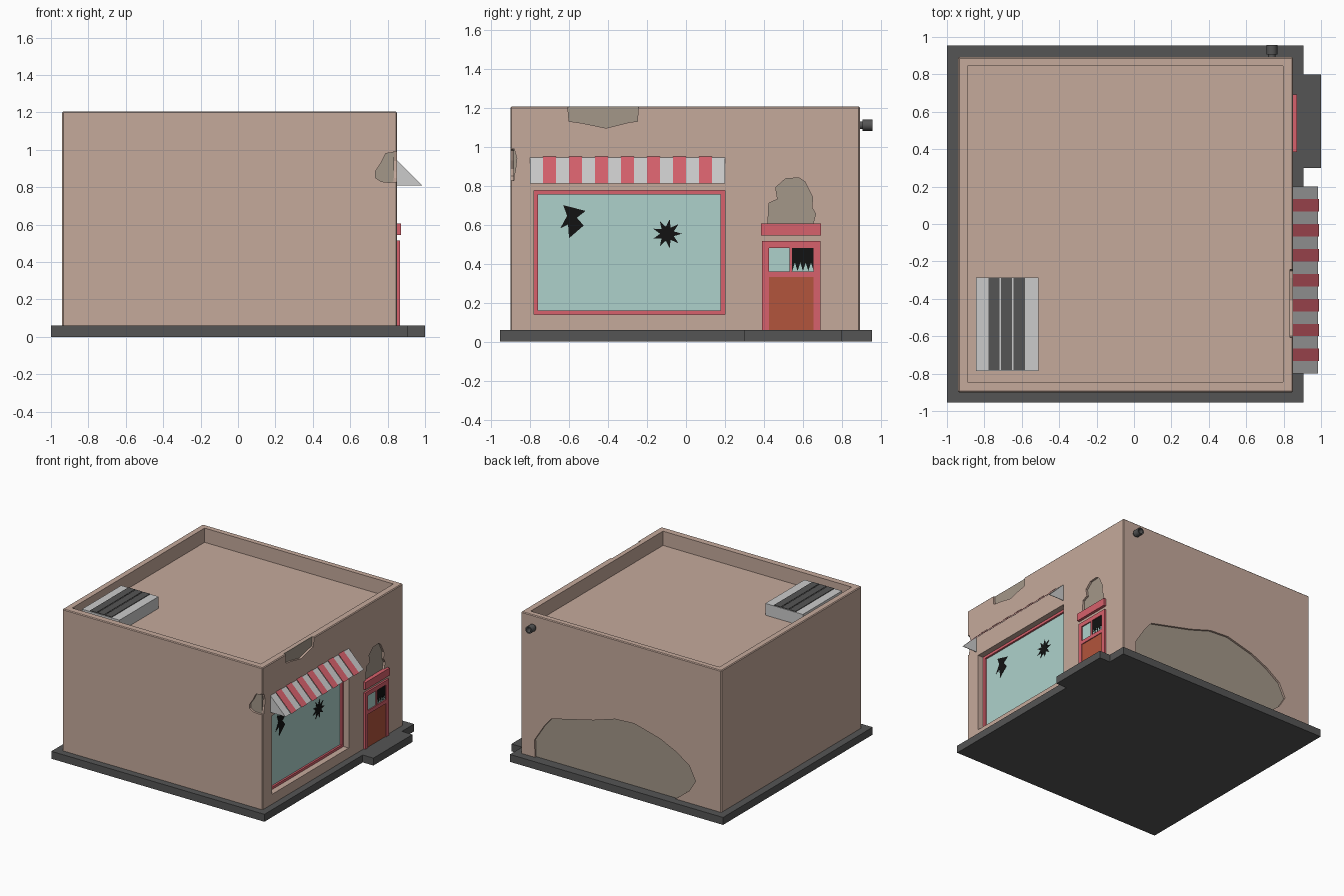
import bpy, bmesh, math

if "Cube" in bpy.data.objects:
    bpy.data.objects.remove(bpy.data.objects["Cube"])


def mat(name, r, g, b):
    m = bpy.data.materials.new(name)
    m.diffuse_color = (r, g, b, 1)
    m.use_nodes = True
    m.node_tree.nodes["Principled BSDF"].inputs["Base Color"].default_value = m.diffuse_color
    return m


WALL = mat("plaster", 0.56, 0.40, 0.33)
BARE = mat("bare_render", 0.37, 0.31, 0.25)
DARK = mat("dark_grey", 0.09, 0.09, 0.09)
BLACK = mat("black", 0.006, 0.006, 0.006)
RED = mat("red", 0.68, 0.12, 0.15)
RUST = mat("rust_orange", 0.45, 0.09, 0.045)
GLASS = mat("glass", 0.42, 0.64, 0.60)
GREY = mat("light_grey", 0.52, 0.52, 0.52)


def add(name, bm, m):
    me = bpy.data.meshes.new(name)
    bm.to_mesh(me)
    bm.free()
    ob = bpy.data.objects.new(name, me)
    bpy.context.collection.objects.link(ob)
    if m:
        me.materials.append(m)
    return ob


def prism(name, pts, axis, lo, hi, m=None, bevel=0):
    """Extrude a 2D outline along an axis from lo to hi."""
    def place(p, d):
        return {"x": (d, *p), "y": (p[0], d, p[1]), "z": (*p, d)}[axis]
    bm = bmesh.new()
    a = [bm.verts.new(place(p, lo)) for p in pts]
    b = [bm.verts.new(place(p, hi)) for p in pts]
    bm.faces.new(a)
    bm.faces.new(b[::-1])
    for i in range(len(pts)):
        j = (i + 1) % len(pts)
        bm.faces.new((a[i], b[i], b[j], a[j]))
    bmesh.ops.recalc_face_normals(bm, faces=bm.faces)
    if bevel:
        bmesh.ops.bevel(bm, geom=bm.edges[:], offset=bevel, segments=1, affect="EDGES")
    return add(name, bm, m)


def box(name, x, y, z, m=None, bevel=0):
    return prism(name, [(x[0], y[0]), (x[1], y[0]), (x[1], y[1]), (x[0], y[1])],
                 "z", z[0], z[1], m, bevel)


def cut(target, cutter):
    mod = target.modifiers.new("cut", "BOOLEAN")
    mod.operation = "DIFFERENCE"
    mod.solver = "EXACT"
    mod.object = cutter
    bpy.context.view_layer.objects.active = target
    bpy.ops.object.modifier_apply(modifier=mod.name)
    bpy.data.objects.remove(cutter)


# Pavement slab with doorstep
prism("base_slab", [(-1, -.955), (.905, -.955), (.905, .3), (1, .3), (1, .8),
                    (.905, .8), (.905, .955), (-1, .955)], "z", 0, .06, DARK)

# Walls with sunken roof and window recess
walls = box("walls", (-.94, .85), (-.9, .892), (.03, 1.205), WALL, .006)
cut(walls, box("roof_cutter", (-.89, .797), (-.845, .845), (1.09, 1.4)))
cut(walls, box("window_cutter", (.78, 1), (-.78, .2), (.14, .775)))

# Fallen plaster: outline, axis, wall face, inward direction
patches = {
    "door_patch": ([(.42, .60), (.425, .71), (.47, .73), (.46, .79), (.51, .835), (.58, .84),
                    (.61, .82), (.65, .74), (.645, .69), (.665, .655), (.65, .60)], "x", .85, -1),
    "parapet_patch": ([(-.61, 1.205), (-.60, 1.13), (-.53, 1.12), (-.41, 1.095), (-.29, 1.125),
                       (-.25, 1.13), (-.24, 1.205)], "x", .85, -1),
    "corner_patch_front": ([(.832, .995), (.79, .98), (.765, .93), (.735, .885), (.735, .85),
                            (.765, .83), (.81, .825), (.832, .83)], "y", -.9, 1),
    "corner_patch_side": ([(-.882, .99), (-.868, .94), (-.875, .88), (-.882, .85)], "x", .85, -1),
    "back_patch": ([(.725, .06), (.73, .20), (.64, .34), (.58, .41), (.41, .45), (.2, .50),
                    (.01, .56), (-.16, .57), (-.39, .51), (-.54, .44), (-.655, .36),
                    (-.71, .25), (-.655, .16), (-.53, .06)], "y", .892, -1),
}
for name, (pts, axis, face, d) in patches.items():
    cpts = pts
    if name == "parapet_patch":
        cpts = [(y, 1.25 if z > 1.2 else z) for y, z in pts]
    elif name == "corner_patch_front":
        cpts = [(.9 if x > .83 else x, z) for x, z in pts]
    elif name == "corner_patch_side":
        cpts = [(-.95, .995)] + pts + [(-.95, .83)]
    cut(walls, prism("cutter", cpts, axis, *sorted((face - .05 * d, face + .018 * d))))
    prism(name, pts, axis, *sorted((face + .016 * d, face + .024 * d)), BARE)

# Shop window: glass, frame and break marks
box("window_glass", (.77, .788), (-.775, .195), (.145, .77), GLASS)
for i, y in enumerate((-.78, .178)):
    box(f"window_stile_{i}", (.775, .803), (y, y + .022), (.14, .775), RED)
for i, z in enumerate((.14, .755)):
    box(f"window_rail_{i}", (.775, .803), (-.78, .2), (z, z + .02), RED)
prism("glass_hole_left", [(-.63, .70), (-.515, .67), (-.56, .635), (-.525, .595), (-.60, .53),
                          (-.605, .60), (-.645, .58), (-.61, .645)], "x", .78, .79, BLACK)
star = []
for i in range(18):
    r, a = (.036 if i % 2 else .076), math.tau * i / 18
    star.append((-.097 + r * math.cos(a), .553 + r * math.sin(a)))
prism("glass_hole_right", star, "x", .78, .79, BLACK)

# Door: slab, frame members, panel and panes
box("door_slab", (.83, .853), (.39, .69), (.05, .515), RED)
for i, y in enumerate((.39, .655)):
    box(f"door_post_{i}", (.84, .865), (y, y + .035), (.06, .515), RED)
for i, (z0, z1) in enumerate(((.33, .36), (.48, .515))):
    box(f"door_rail_{i}", (.84, .865), (.425, .655), (z0, z1), RED)
box("door_mullion", (.84, .865), (.53, .545), (.36, .48), RED)
box("door_panel", (.84, .858), (.425, .655), (.06, .33), RUST)
for i, (a, b) in enumerate(((.425, .53), (.545, .655))):
    box(f"door_pane_{i}", (.84, .856), (a, b), (.36, .48), GLASS)
jag = [(.545 + .11 * i / 8, (.362, .405)[i % 2]) for i in range(9)]
prism("door_pane_hole", jag + [(.655, .48), (.545, .48)], "x", .85, .858, BLACK)
box("door_header", (.84, .872), (.385, .692), (.545, .605), RED)

# Awning: striped open sheet with end cheeks
W = 1 / 15
for i in range(15):
    y0, y1 = -.8 + i * W, -.8 + (i + 1) * W
    o = .005 * (i % 2)
    bm = bmesh.new()
    vs = [bm.verts.new(c) for c in ((.85, y0, .945 + o), (.985 + o, y0, .81),
                                    (.985 + o, y1, .81), (.85, y1, .945 + o))]
    bm.faces.new(vs)
    add(f"awning_stripe_{i}", bm, RED if i % 2 else GREY)
for i, y in enumerate((-.8, .196)):
    prism(f"awning_cheek_{i}", [(.85, .81), (.984, .81), (.85, .944)], "y", y, y + .004, GREY)

# Rooftop unit with dark slats
box("roof_unit", (-.845, -.51), (-.785, -.285), (1.08, 1.185), GREY)
for i in range(3):
    x = -.777 + i * .067
    box(f"roof_unit_slat_{i}", (x, x + .059), (-.78, -.29), (1.18, 1.19), DARK)

# Drain pipe on the back wall, turned from a profile
bm = bmesh.new()
rings = []
for r, y in ((.02, .88), (.02, .905), (.029, .905), (.029, .957), (.019, .957), (.019, .91)):
    rings.append([bm.verts.new((.737 + r * math.cos(math.tau * k / 16), y,
                                1.11 + r * math.sin(math.tau * k / 16))) for k in range(16)])
for a, b in zip(rings, rings[1:]):
    for k in range(16):
        bm.faces.new((a[k], a[(k + 1) % 16], b[(k + 1) % 16], b[k]))
bm.faces.new(rings[0])
bm.faces.new(rings[-1])
bmesh.ops.recalc_face_normals(bm, faces=bm.faces)
pipe = add("drain_pipe", bm, DARK)
bpy.ops.object.select_all(action="DESELECT")
pipe.select_set(True)
bpy.context.view_layer.objects.active = pipe
bpy.ops.object.shade_smooth_by_angle()
